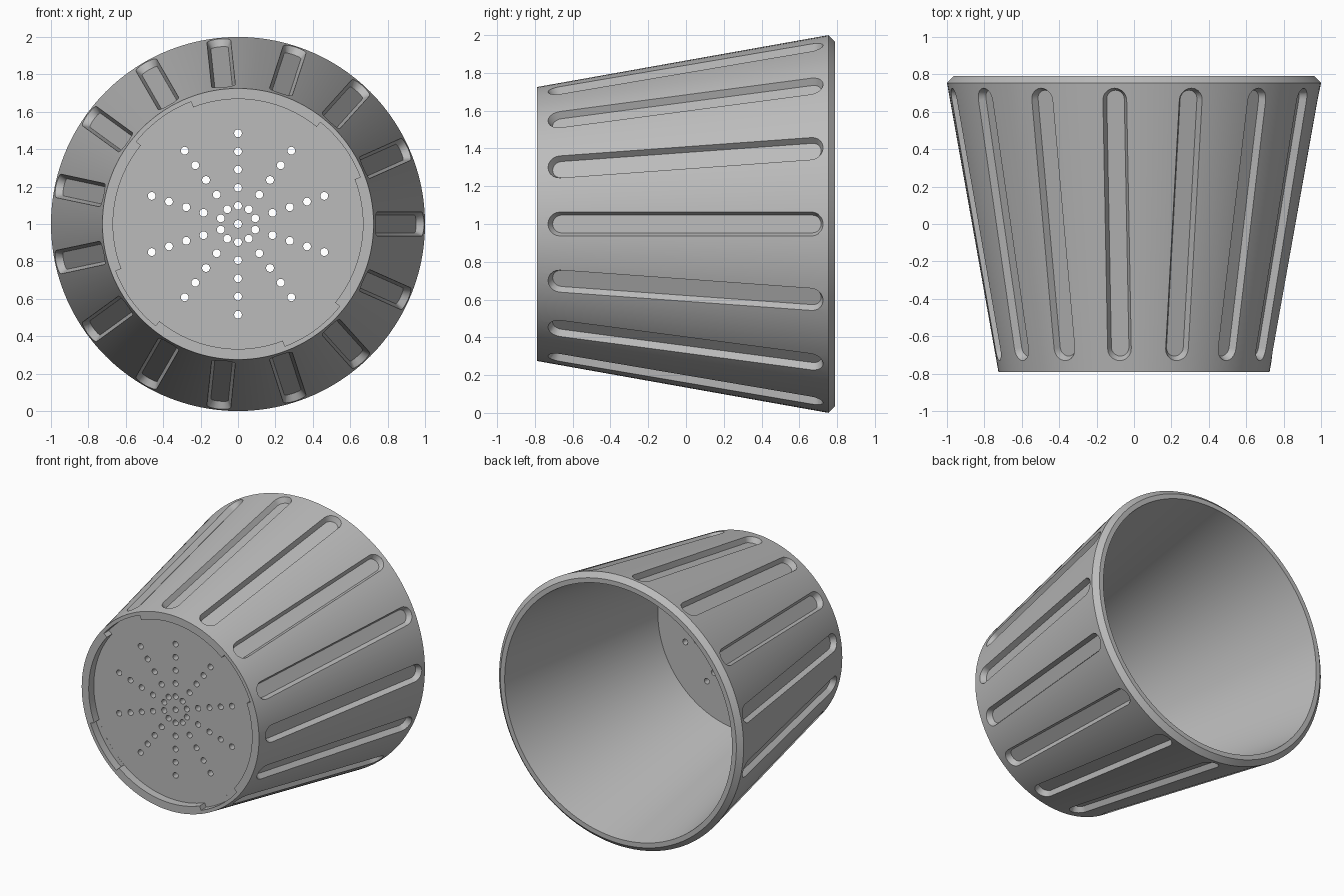
import bpy, bmesh
from math import pi, sin, cos, radians
from mathutils import Matrix, Vector

cube = bpy.data.objects.get("Cube")
if cube:
    bpy.data.objects.remove(cube)

SEGMENTS = 120
FRONT, BACK = -0.79, 0.79
R_FRONT, R_BACK, Y_BACK = 0.725, 1.0, 0.755
PLATE_Y = -0.73

grey = bpy.data.materials.new("mid grey plastic")
grey.use_nodes = True
colour = (0.5, 0.5, 0.5, 1)
grey.diffuse_color = colour
grey.node_tree.nodes["Principled BSDF"].inputs["Base Color"].default_value = colour


def make_object(name, bm):
    bmesh.ops.recalc_face_normals(bm, faces=bm.faces)
    mesh = bpy.data.meshes.new(name)
    bm.to_mesh(mesh)
    bm.free()
    mesh.materials.append(grey)
    obj = bpy.data.objects.new(name, mesh)
    bpy.context.collection.objects.link(obj)
    return obj


def prism(bm, lower, upper):
    """Solid between two matching outlines."""
    a = [bm.verts.new(p) for p in lower]
    b = [bm.verts.new(p) for p in upper]
    bm.faces.new(a)
    bm.faces.new(b[::-1])
    for i in range(len(a)):
        j = (i + 1) % len(a)
        bm.faces.new((a[i], b[i], b[j], a[j]))


def cut(target, cutter):
    """Subtract the cutter, bake the result and drop the cutter."""
    cutter.hide_render = True
    mod = target.modifiers.new("cut", 'BOOLEAN')
    mod.operation, mod.solver, mod.object = 'DIFFERENCE', 'EXACT', cutter
    graph = bpy.context.evaluated_depsgraph_get()
    mesh = bpy.data.meshes.new_from_object(target.evaluated_get(graph))
    target.modifiers.clear()
    target.data = mesh
    bpy.data.objects.remove(cutter)


# Tapered cup: profile of (radius, y) turned around the y axis
profile = [(0.668, PLATE_Y), (0.668, FRONT), (R_FRONT, FRONT), (R_BACK, Y_BACK),
           (0.965, BACK), (0.93, BACK), (0.685, -0.65)]
bm = bmesh.new()
line = [bm.verts.new((r, y, 0)) for r, y in profile]
edges = [bm.edges.new(pair) for pair in zip(line, line[1:])]
bmesh.ops.spin(bm, geom=line + edges, cent=(0, 0, 0), axis=(0, 1, 0),
               angle=2 * pi, steps=SEGMENTS)
bmesh.ops.remove_doubles(bm, verts=bm.verts, dist=0.0001)
bmesh.ops.holes_fill(bm, edges=[e for e in bm.edges if e.is_boundary], sides=0)
cup = make_object("tapered_cup", bm)

# Rounded grooves along the outer wall, with slightly drafted sides
along = Vector((R_BACK - R_FRONT, Y_BACK - FRONT, 0)).normalized()
outward = Vector((along.y, -along.x, 0))
start = Vector((R_FRONT, FRONT, 0)) + along * 0.125
length = 1.35


def capsule(height, turn):
    radius = 0.065 + height * 0.45
    points = []
    for end, phase in ((0, pi / 2), (length, -pi / 2)):
        for i in range(11):
            t = phase + pi * i / 10
            points.append(turn @ (start + along * (end + radius * cos(t))
                                  + outward * height + Vector((0, 0, radius * sin(t)))))
    return points


bm = bmesh.new()
for k in range(15):
    turn = Matrix.Rotation(radians(24 * k), 3, 'Y')
    prism(bm, capsule(-0.04, turn), capsule(0.02, turn))
cut(cup, make_object("groove_cutter", bm))

# Four notches in the front lip
bm = bmesh.new()
for k in range(4):
    angles = [radians(90 * k + 21 + 3 * i) for i in range(11)]
    outline = [(0.70 * cos(a), 0.70 * sin(a)) for a in angles]
    outline += [(0.66 * cos(a), 0.66 * sin(a)) for a in reversed(angles)]
    prism(bm, [(x, PLATE_Y - 0.0005, z) for x, z in outline],
          [(x, FRONT - 0.05, z) for x, z in outline])
cut(cup, make_object("notch_cutter", bm))

# Drain holes: one in the centre and ten spokes of five
bm = bmesh.new()
centres = [(0, 0)]
for k in range(10):
    a = radians(18 + 36 * k)
    centres += [(0.097 * n * cos(a), 0.097 * n * sin(a)) for n in range(1, 6)]
for x, z in centres:
    ring = [(x + 0.021 * cos(t), z + 0.021 * sin(t))
            for t in (2 * pi * i / 16 for i in range(16))]
    prism(bm, [(px, -0.76, pz) for px, pz in ring], [(px, -0.6, pz) for px, pz in ring])
cut(cup, make_object("hole_cutter", bm))

# Rest on the ground and shade
cup.data.transform(Matrix.Translation((0, 0, 1)))
bpy.ops.object.select_all(action='DESELECT')
cup.select_set(True)
bpy.context.view_layer.objects.active = cup
bpy.ops.object.shade_smooth_by_angle(angle=radians(30))
